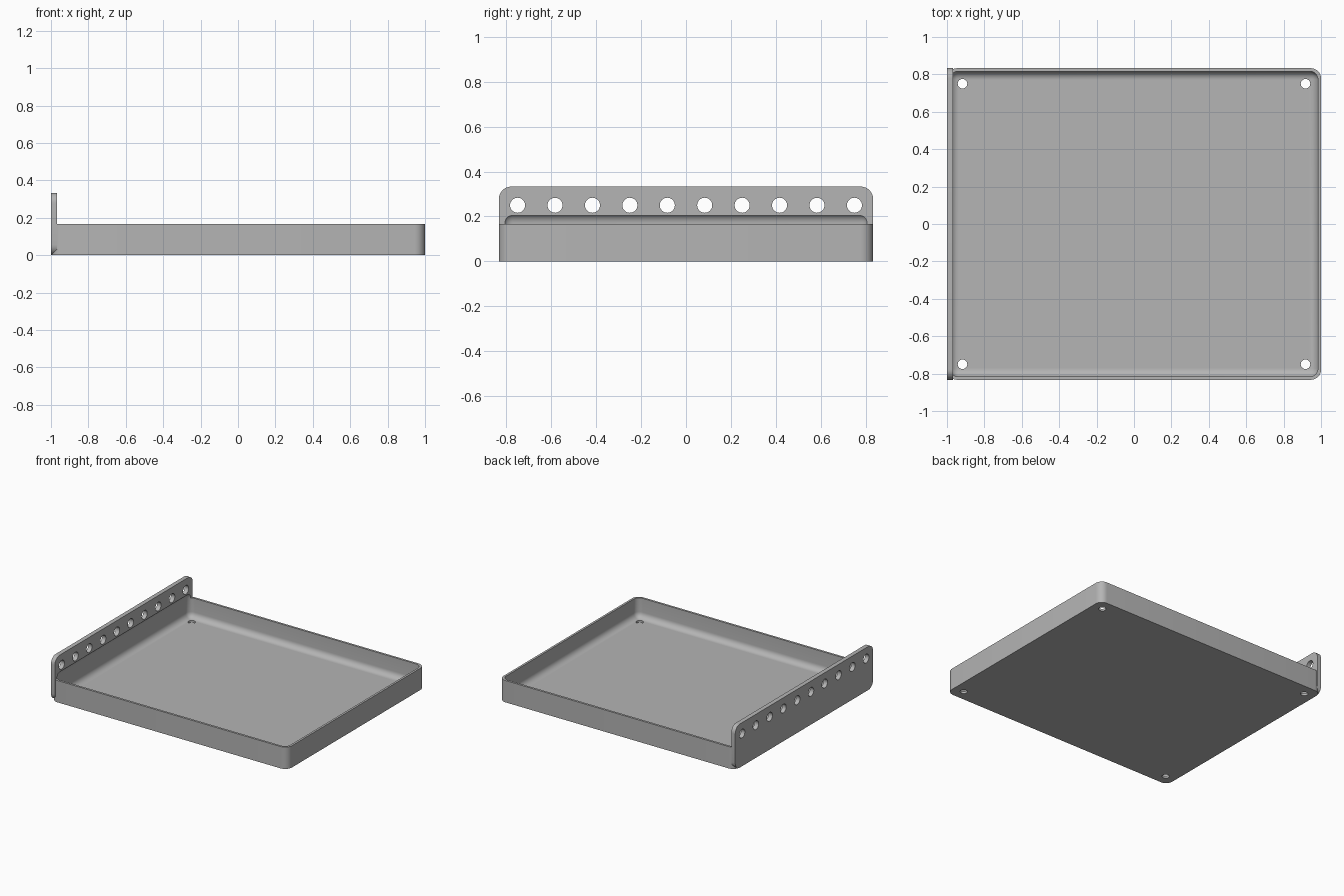
import bpy, bmesh, math
from mathutils import Matrix, Vector

old = bpy.data.objects.get("Cube")
if old:
    bpy.data.objects.remove(old, do_unlink=True)

# Main sizes
HALF_X, HALF_Y = 1.0, 0.8333
TRAY_H, PLATE_H = 0.1667, 0.3333
PLATE_T, WALL = 0.0333, 0.0167
ROUND, FILLET = 0.0556, 0.0444

grey = bpy.data.materials.new("grey_plastic")
grey.use_nodes = True
colour = (0.46, 0.46, 0.46, 1)
grey.diffuse_color = colour
grey.node_tree.nodes["Principled BSDF"].inputs["Base Color"].default_value = colour


def make_object(name, bm):
    mesh = bpy.data.meshes.new(name)
    bmesh.ops.recalc_face_normals(bm, faces=bm.faces)
    bm.to_mesh(mesh)
    bm.free()
    mesh.materials.append(grey)
    obj = bpy.data.objects.new(name, mesh)
    bpy.context.collection.objects.link(obj)
    return obj


def rounded_box(name, low, high, radius, axis=None):
    """Box with rounded edges: all of them, or only those along one axis."""
    low, high = Vector(low), Vector(high)
    bm = bmesh.new()
    bmesh.ops.create_cube(bm, size=1)
    bmesh.ops.scale(bm, vec=high - low, verts=bm.verts)
    bmesh.ops.translate(bm, vec=(low + high) / 2, verts=bm.verts)
    edges = [e for e in bm.edges if axis is None
             or abs((e.verts[0].co - e.verts[1].co)[axis]) > 1e-4]
    bmesh.ops.bevel(bm, geom=edges, offset=radius, segments=8,
                    profile=0.5, affect='EDGES')
    return make_object(name, bm)


def add_bore(bm, centre, radius, depth, turn):
    place = Matrix.Translation(centre) @ turn
    bmesh.ops.create_cone(bm, cap_ends=True, segments=32, radius1=radius,
                          radius2=radius, depth=depth, matrix=place)


def combine(target, other, operation):
    other.hide_render = True
    mod = target.modifiers.new(operation.title(), 'BOOLEAN')
    mod.operation, mod.solver, mod.object = operation, 'EXACT', other
    bpy.context.view_layer.objects.active = target
    bpy.ops.object.modifier_apply(modifier=mod.name)
    bpy.data.objects.remove(other, do_unlink=True)


# Tray block and the taller mounting plate on its -x end
tray = rounded_box("tray", (-HALF_X, -HALF_Y, 0), (HALF_X, HALF_Y, TRAY_H), ROUND, 2)
plate = rounded_box("mounting_plate", (-HALF_X, -HALF_Y, 0),
                    (-HALF_X + PLATE_T, HALF_Y, PLATE_H), ROUND, 0)
combine(tray, plate, 'UNION')

# Fully rounded hollow, which also bites a shallow recess into the plate
hollow = rounded_box("hollow_cutter", (-HALF_X + WALL, -HALF_Y + WALL, WALL),
                     (HALF_X - WALL, HALF_Y - WALL, 0.215), FILLET)
combine(tray, hollow, 'DIFFERENCE')

# Row of holes through the plate, and one drain hole near each floor corner
bm = bmesh.new()
sideways = Matrix.Rotation(math.pi / 2, 4, 'Y')
for i in range(10):
    add_bore(bm, (-HALF_X + PLATE_T / 2, -0.75 + i / 6, 0.25), 0.0335, 0.1, sideways)
for x in (-0.917, 0.917):
    for y in (-0.75, 0.75):
        add_bore(bm, (x, y, 0), 0.0255, 0.1, Matrix.Identity(4))
combine(tray, make_object("hole_cutter", bm), 'DIFFERENCE')

# Smooth shading with crisp edges
for obj in bpy.context.selected_objects:
    obj.select_set(False)
tray.select_set(True)
bpy.context.view_layer.objects.active = tray
bpy.ops.object.shade_smooth_by_angle(angle=math.radians(30))
